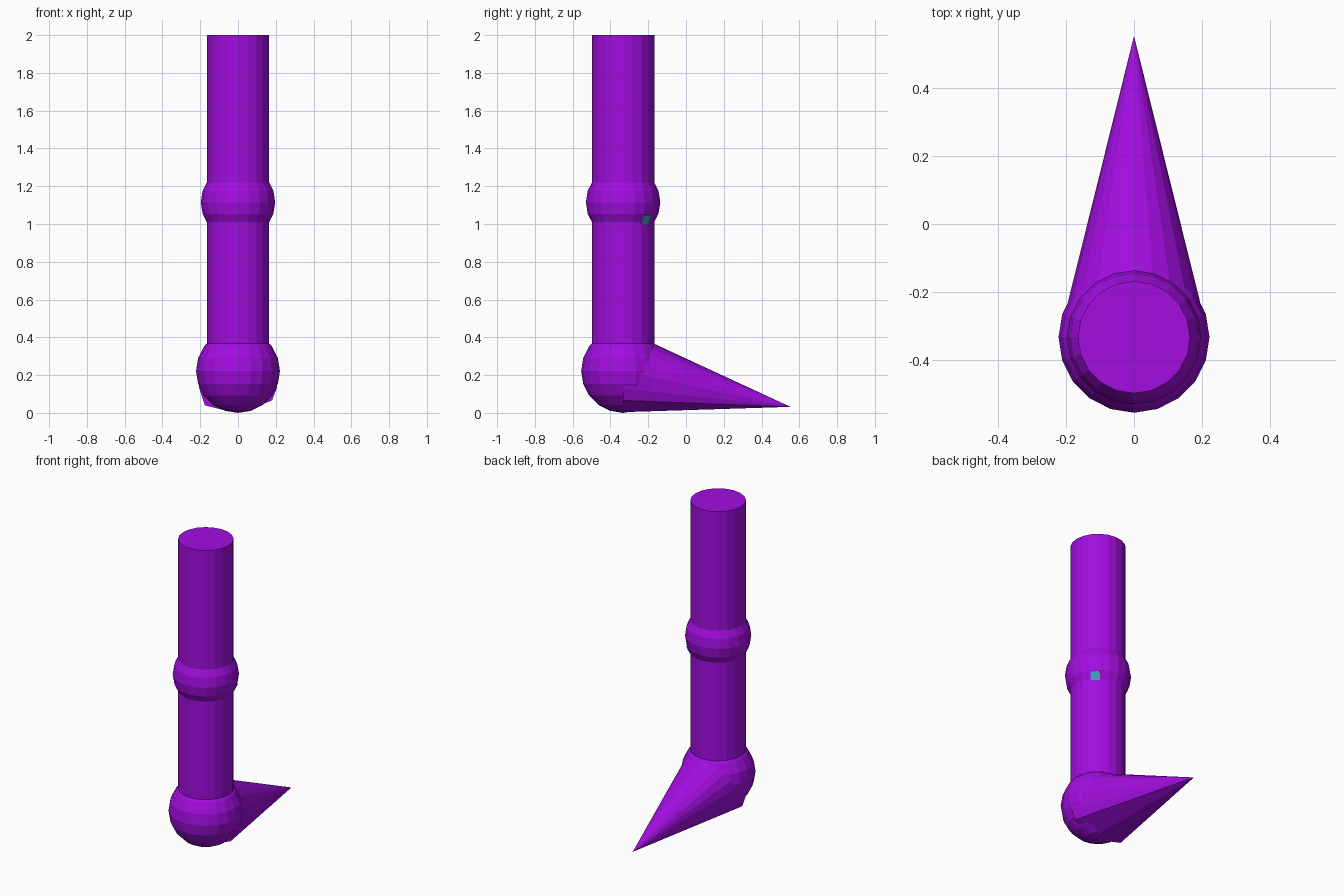
import bpy, bmesh, math
from mathutils import Vector, Matrix

if "Cube" in bpy.data.objects:
    bpy.data.objects.remove(bpy.data.objects["Cube"])

LEG_Y = -0.333
SIDES = 20


def material(name, rgb):
    m = bpy.data.materials.new(name)
    m.diffuse_color = (*rgb, 1)
    m.use_nodes = True
    m.node_tree.nodes["Principled BSDF"].inputs["Base Color"].default_value = m.diffuse_color
    return m


purple = material("purple", (0.36, 0.004, 0.74))
teal = material("teal", (0.07, 0.36, 0.60))


def finish(name, bm, mat):
    bmesh.ops.recalc_face_normals(bm, faces=bm.faces)
    me = bpy.data.meshes.new(name)
    bm.to_mesh(me)
    bm.free()
    me.materials.append(mat)
    ob = bpy.data.objects.new(name, me)
    bpy.context.collection.objects.link(ob)
    return ob


def tube(name, z0, z1, r):
    bm = bmesh.new()
    bmesh.ops.create_cone(bm, cap_ends=True, segments=SIDES, radius1=r, radius2=r,
                          depth=z1 - z0,
                          matrix=Matrix.Translation((0, LEG_Y, (z0 + z1) / 2)))
    return finish(name, bm, purple)


def ball(name, z, r):
    bm = bmesh.new()
    bmesh.ops.create_uvsphere(bm, u_segments=SIDES, v_segments=SIDES // 2, radius=r,
                              matrix=Matrix.Translation((0, LEG_Y, z)))
    return finish(name, bm, purple)


# Leg segments and joints
tube("thigh", 1.115, 2.0, 0.165)
tube("shin", 0.222, 1.115, 0.165)
ball("knee", 1.115, 0.197)
ball("ankle", 0.222, 0.222)

# Pointed foot: round upper rim, flattened sole, all faces meeting at the toe
rim = [(0.22 * math.cos(math.pi * i / 10), 0.222 + 0.22 * math.sin(math.pi * i / 10))
       for i in range(11)]
rim += [(-0.205, 0.13), (-0.175, 0.04), (-0.03, 0.004), (0.03, 0.004),
        (0.18, 0.066), (0.205, 0.13)]
bm = bmesh.new()
base = [bm.verts.new((x, LEG_Y, z)) for x, z in rim]
toe = bm.verts.new((0, 0.553, 0.032))
bm.faces.new(base)
for a, b in zip(base, base[1:] + base[:1]):
    bm.faces.new((a, b, toe))
finish("foot", bm, purple)

# Small stud set into the back right of the knee
out = Vector((0.124, 0.123, -0.095)).normalized()
bm = bmesh.new()
bmesh.ops.create_cube(bm, size=1)
bmesh.ops.scale(bm, vec=(0.055, 0.055, 0.03), verts=bm.verts)
stud = finish("knee_stud", bm, teal)
stud.matrix_world = (Matrix.Translation(Vector((0, LEG_Y, 1.115)) + out * 0.184)
                     @ out.to_track_quat('Z', 'Y').to_matrix().to_4x4())
